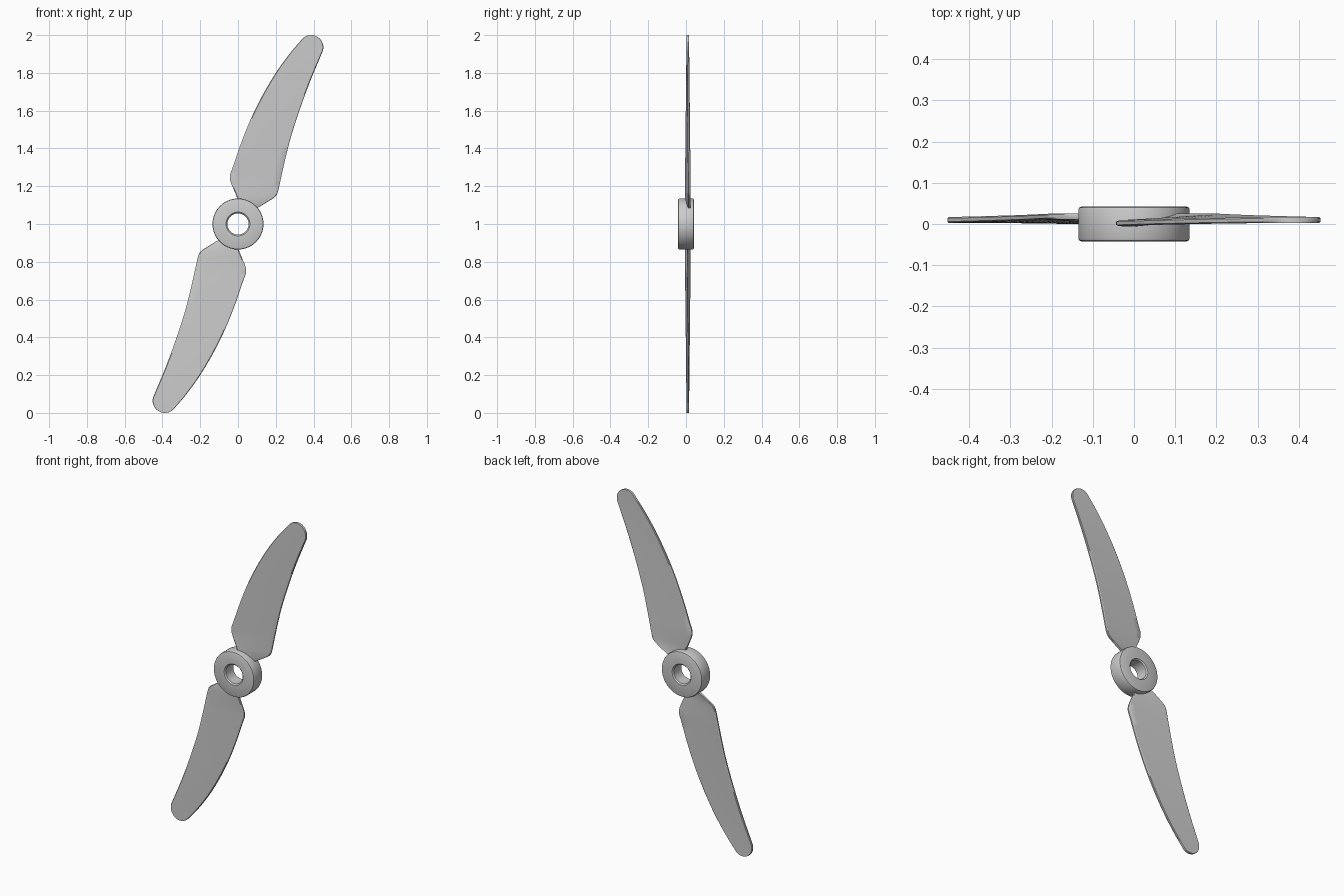
import bpy, bmesh, math

if "Cube" in bpy.data.objects:
    bpy.data.objects.remove(bpy.data.objects["Cube"])

CX, CZ, R = 0.387, 1.935, 0.065      # round blade tip
LEFT = [(1.05, 0.030), (1.14, -0.005), (1.215, -0.036), (1.235, -0.042), (1.26, -0.042),
        (1.30, -0.028), (1.40, 0.006), (1.50, 0.044), (1.60, 0.088), (1.70, 0.140),
        (1.80, 0.200), (1.90, 0.272), (1.974, 0.335)]
RIGHT = [(1.05, 0.045), (1.09, 0.112), (1.137, 0.188), (1.15, 0.202), (1.17, 0.211),
         (1.25, 0.229), (1.36, 0.254), (1.46, 0.280), (1.60, 0.325), (1.75, 0.380), (1.911, 0.447)]


def interp(pts, z):
    """Cubic Hermite curve through (z, x) points."""
    n = len(pts)

    def slope(i):
        a, b = pts[max(i - 1, 0)], pts[min(i + 1, n - 1)]
        return (b[1] - a[1]) / (b[0] - a[0])
    i = next((k for k in range(n - 1) if z <= pts[k + 1][0]), n - 2)
    (z0, x0), (z1, x1) = pts[i], pts[i + 1]
    h = z1 - z0
    t = (z - z0) / h
    return ((2*t**3 - 3*t*t + 1) * x0 + (t**3 - 2*t*t + t) * h * slope(i)
            + (3*t*t - 2*t**3) * x1 + (t**3 - t*t) * h * slope(i + 1))


def edges(z):
    arc = math.sqrt(max(R * R - (z - CZ) ** 2, 0.0))
    left = interp(LEFT, z) if z < LEFT[-1][0] else CX - arc
    right = interp(RIGHT, z) if z < RIGHT[-1][0] else CX + arc
    return left, right


def mesh_object(name, rings, wrap, place=lambda p: p):
    """Skin closed rings of points into one solid."""
    bm = bmesh.new()
    rows = [[bm.verts.new(place(p)) for p in ring] for ring in rings]
    n = len(rows[0])
    for i in range(len(rows) if wrap else len(rows) - 1):
        a, b = rows[i], rows[(i + 1) % len(rows)]
        for j in range(n):
            k = (j + 1) % n
            bm.faces.new((a[j], a[k], b[k], b[j]))
    if not wrap:
        bm.faces.new(rows[0])
        bm.faces.new(rows[-1])
    bmesh.ops.recalc_face_normals(bm, faces=bm.faces)
    me = bpy.data.meshes.new(name)
    bm.to_mesh(me)
    bm.free()
    ob = bpy.data.objects.new(name, me)
    bpy.context.collection.objects.link(ob)
    bpy.ops.object.select_all(action='DESELECT')
    ob.select_set(True)
    bpy.context.view_layer.objects.active = ob
    bpy.ops.object.shade_smooth_by_angle(angle=math.radians(30))
    return ob


# Hub: chamfered ring turned about the y axis
ro, ri, hy, c = 0.135, 0.056, 0.042, 0.007
prof = [(ri + c, -hy), (ro - c, -hy), (ro - 0.3*c, -hy + 0.3*c), (ro, -hy + c),
        (ro, hy - c), (ro - 0.3*c, hy - 0.3*c), (ro - c, hy), (ri + c, hy),
        (ri, hy - c), (ri, -hy + c)]
rings = []
for s in range(72):
    a = 2 * math.pi * s / 72
    rings.append([(r * math.cos(a), y, 1 + r * math.sin(a)) for r, y in prof])
mesh_object("hub", rings, True)

# Blade sections: thin, slightly twisted at the root, flat at the tip
zs = [1.065 + 0.235 * i / 28 for i in range(28)]
zs += [1.30 + 0.60 * i / 24 for i in range(24)]
zs += [1.90 + (2.0 - 1.90) * math.sin(math.pi / 2 * i / 20) for i in range(20)] + [1.99998]
US = [0, 0.02, 0.15, 0.3, 0.5, 0.7, 0.85, 0.98, 1]
sections = []
for z in zs:
    l, r = edges(z)
    twist = 0.018 * max(0.0, (1.95 - z) / 0.8)
    front, back = [], []
    for u in US:
        half = 0.004 if u in (0, 1) else 0.007
        mid = 0.0095 + min(twist, 0.018) * (u - 0.5)
        x = l + (r - l) * u
        front.append((x, mid - half, z))
        back.append((x, mid + half, z))
    sections.append(front + back[::-1])

# Two blades, half a turn apart about the hub axis
mesh_object("upper_blade", sections, False)
mesh_object("lower_blade", sections, False, lambda p: (-p[0], p[1], 2 - p[2]))
